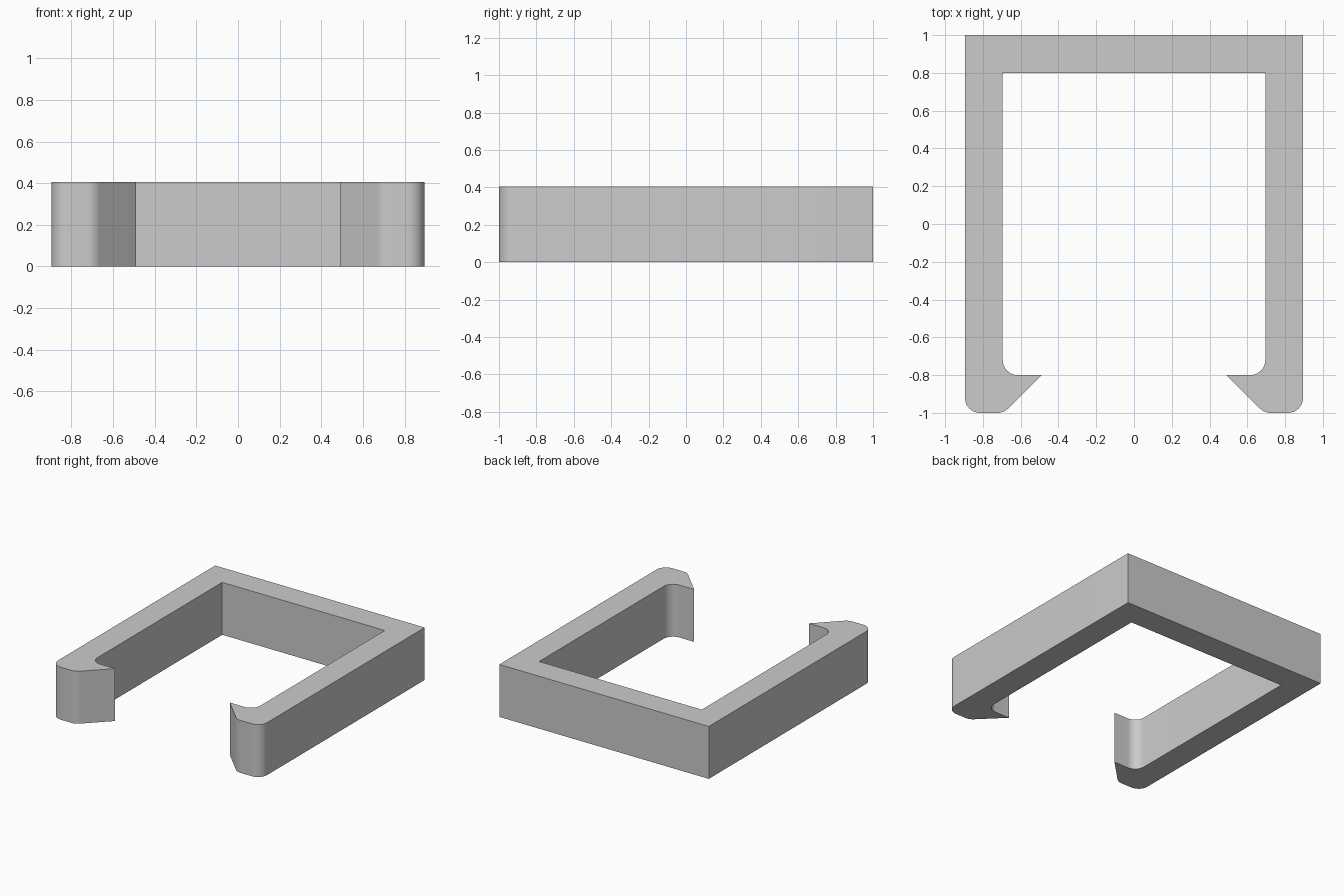
import bpy, bmesh, math
from mathutils import Vector

if "Cube" in bpy.data.objects:
    bpy.data.objects.remove(bpy.data.objects["Cube"])

HEIGHT = 0.405

grey = bpy.data.materials.new("plain grey")
grey.diffuse_color = (0.6, 0.6, 0.6, 1)
grey.use_nodes = True
grey.node_tree.nodes["Principled BSDF"].inputs["Base Color"].default_value = grey.diffuse_color

# Right half of the clip outline: x, y, corner radius
HALF = [(0.695, 0.80, 0), (0.695, -0.80, 0.08), (0.49, -0.80, 0),
        (0.69, -1.0, 0.08), (0.895, -1.0, 0.08), (0.895, 1.0, 0)]


def rounded(points, steps=10):
    """Replace each corner that has a radius with an arc."""
    out = []
    for i, (x, y, r) in enumerate(points):
        p = Vector((x, y))
        if r == 0:
            out.append(p)
            continue
        a = (Vector(points[i - 1][:2]) - p).normalized()
        b = (Vector(points[i + 1][:2]) - p).normalized()
        half = a.angle(b) / 2
        centre = p + (a + b).normalized() * r / math.sin(half)
        start = p + a * r / math.tan(half) - centre
        end = p + b * r / math.tan(half) - centre
        sweep = math.pi - 2 * half
        for k in range(steps + 1):
            t = k / steps
            out.append(centre + (start * math.sin((1 - t) * sweep)
                                 + end * math.sin(t * sweep)) / math.sin(sweep))
    return out


# Full outline: right arm, then the mirrored left arm
right = rounded(HALF)
outline = right + [Vector((-p.x, p.y)) for p in reversed(right)]

# Extrude the outline into the clip
bm = bmesh.new()
base = bm.faces.new([bm.verts.new((p.x, p.y, 0)) for p in outline])
top = bmesh.ops.extrude_face_region(bm, geom=[base], use_keep_orig=True)["geom"]
bmesh.ops.translate(bm, vec=(0, 0, HEIGHT),
                    verts=[v for v in top if isinstance(v, bmesh.types.BMVert)])
bmesh.ops.recalc_face_normals(bm, faces=bm.faces)
mesh = bpy.data.meshes.new("snap_clip")
bm.to_mesh(mesh)
bm.free()
mesh.materials.append(grey)
clip = bpy.data.objects.new("snap_clip", mesh)
bpy.context.collection.objects.link(clip)

# Smooth the rounded corners, keep the edges sharp
bpy.context.view_layer.objects.active = clip
clip.select_set(True)
bpy.ops.object.shade_smooth_by_angle(angle=math.radians(30))
